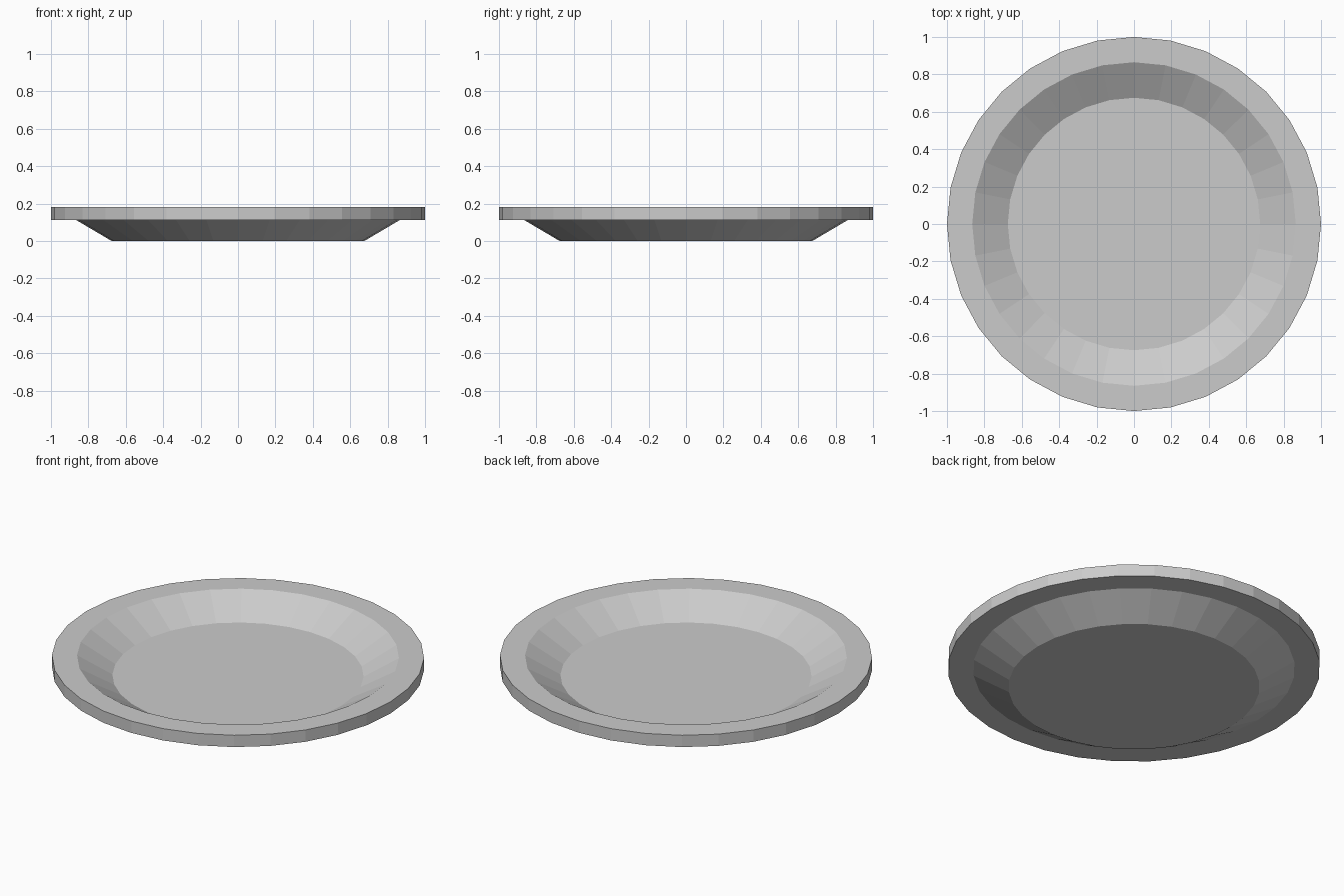
import bpy, bmesh, math

if "Cube" in bpy.data.objects:
    bpy.data.objects.remove(bpy.data.objects["Cube"])

SIDES = 32

# Plate cross-section (radius, height): underside centre to rim, then over to the floor
profile = [(0.675, 0.0), (0.865, 0.112), (1.0, 0.112),
           (1.0, 0.182), (0.865, 0.182), (0.675, 0.07)]

bm = bmesh.new()
rings = [[bm.verts.new((r * math.cos(2 * math.pi * i / SIDES),
                        r * math.sin(2 * math.pi * i / SIDES), z))
          for i in range(SIDES)] for r, z in profile]

# Walls and rim
for a, b in zip(rings, rings[1:]):
    for i in range(SIDES):
        j = (i + 1) % SIDES
        bm.faces.new((a[i], a[j], b[j], b[i]))

# Underside and eating surface
bm.faces.new(rings[0][::-1])
bm.faces.new(rings[-1])
bmesh.ops.recalc_face_normals(bm, faces=bm.faces)

mesh = bpy.data.meshes.new("plate")
bm.to_mesh(mesh)
bm.free()
bpy.context.collection.objects.link(bpy.data.objects.new("plate", mesh))
